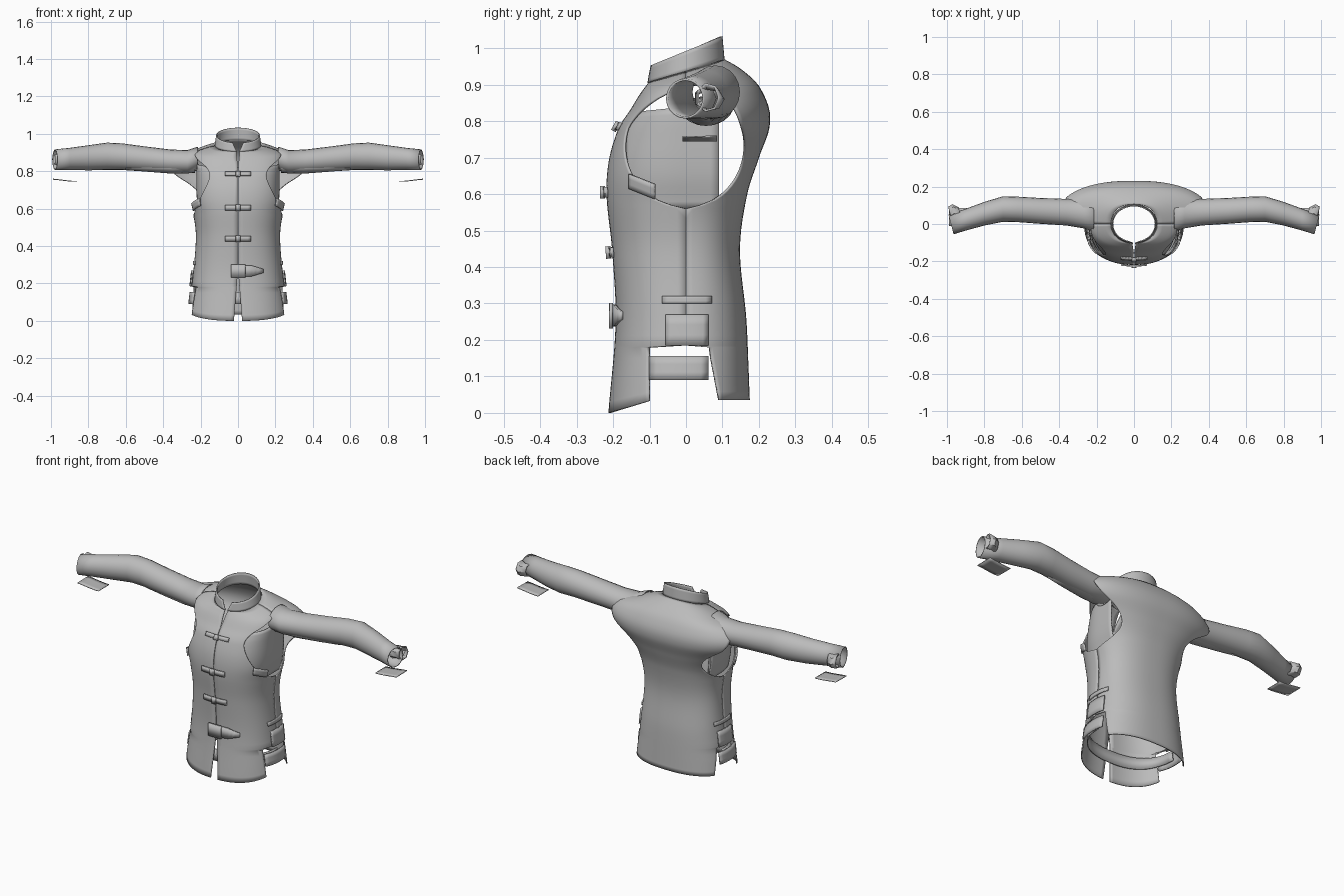
import bpy, bmesh, math
from mathutils import Vector

cube = bpy.data.objects.get("Cube")
if cube:
    bpy.data.objects.remove(cube)

cloth = bpy.data.materials.new("grey cloth")
cloth.use_nodes = True
GREY = (0.5, 0.5, 0.5, 1)
cloth.diffuse_color = GREY
cloth.node_tree.nodes["Principled BSDF"].inputs["Base Color"].default_value = GREY

N = 2.4  # boxiness of the torso section

# Torso outlines as (height, size)
FRONT_W = [(0, .265), (.1, .255), (.25, .237), (.45, .222), (.57, .235), (.65, .252),
           (.75, .255), (.85, .25), (.9, .225), (.925, .165), (.935, .12)]
BACK_W = [(0, .265), (.1, .255), (.25, .237), (.45, .222), (.57, .238), (.65, .275),
          (.72, .34), (.8, .42), (.86, .38), (.9, .24), (.925, .165), (.935, .12)]
FRONT_D = [(0, .21), (.25, .19), (.45, .2), (.6, .215), (.7, .207), (.8, .175),
           (.85, .15), (.9, .125), (.935, .1)]
BACK_D = [(0, .172), (.25, .163), (.45, .145), (.6, .165), (.7, .197), (.8, .228),
          (.86, .2), (.9, .155), (.935, .105)]


def at(table, z):
    """Smooth interpolation through a table."""
    z = min(max(z, table[0][0]), table[-1][0])
    def slope(k):
        a, b = table[max(k - 1, 0)], table[min(k + 1, len(table) - 1)]
        return (b[1] - a[1]) / (b[0] - a[0])
    for k in range(len(table) - 1):
        (z0, v0), (z1, v1) = table[k], table[k + 1]
        if z <= z1:
            h = z1 - z0
            t = (z - z0) / h
            a, b = slope(k) * h, slope(k + 1) * h
            return v0 + t * (a + t * (3 * (v1 - v0) - 2 * a - b + t * (2 * (v0 - v1) + a + b)))


def settle(x, y, z):
    """Tilt the neckline and lift the hem."""
    tilt = .3 * min(max((z - .78) / .155, 0), 1)
    hem = .035 if y > 0 else min(.035, .3 * (y + .21))
    return Vector((x, y, z + tilt * y + hem * max(0, 1 - z / .15)))


def body(z, angle, back=False, scale=1):
    """Torso point: angle 0 is the side, pi/2 the centre line."""
    w = at(BACK_W if back else FRONT_W, z) * scale
    d = at(BACK_D, z) if back else -at(FRONT_D, z)
    c, s = max(math.cos(angle), 0), max(math.sin(angle), 0)
    return settle(w * c ** (2 / N), d * s ** (2 / N), z)


def angle_at(z, y, back):
    d = at(BACK_D if back else FRONT_D, z)
    return math.asin(min(abs(y) / d, 1) ** (N / 2))


def span(a, b, n):
    return [a + (b - a) * i / n for i in range(n + 1)]


def sheet(name, rows, mirror=True, thick=.006, closed=False):
    """Skin a grid of points into a thin cloth part."""
    bm = bmesh.new()
    grid = [[bm.verts.new(p) for p in row] for row in rows]
    for r0, r1 in zip(grid, grid[1:]):
        n = len(r0)
        for i in range(n if closed else n - 1):
            j = (i + 1) % n
            bm.faces.new((r0[i], r0[j], r1[j], r1[i]))
    bmesh.ops.recalc_face_normals(bm, faces=bm.faces)
    mesh = bpy.data.meshes.new(name)
    bm.to_mesh(mesh)
    bm.free()
    mesh.materials.append(cloth)
    obj = bpy.data.objects.new(name, mesh)
    bpy.context.collection.objects.link(obj)
    if mirror:
        mod = obj.modifiers.new("Mirror", 'MIRROR')
        mod.merge_threshold = .0005
    solid = obj.modifiers.new("Thickness", 'SOLIDIFY')
    solid.thickness, solid.offset = thick, 0
    bpy.ops.object.select_all(action='DESELECT')
    obj.select_set(True)
    bpy.context.view_layer.objects.active = obj
    bpy.ops.object.shade_smooth_by_angle(angle=math.radians(40))
    return obj


def side_edge(z, back):
    """Where a panel ends: vent below, side seam, armhole above."""
    if z < .182:
        return .09 - .15 * z if back else .1
    u = (z - .73) / .165
    return (.16 if back else .167) * math.sqrt(max(0, 1 - u * u))


# Front and back panels with armholes, side vents and a split front
heights = span(0, .18, 6) + span(.185, .56, 14) + span(.57, .89, 24) + span(.9, .935, 5)
for name, back in (("front_panel", False), ("back_panel", True)):
    rows = []
    for z in heights:
        start = angle_at(z, side_edge(z, back), back)
        gap = 0 if back else .002 + .02 * max(0, 1 - z / .25) + .1 * max(0, z - .86)
        end = math.acos((gap / at(FRONT_W, z)) ** (N / 2)) if gap else math.pi / 2
        row = [body(z, a, back) for a in span(start, end, 20)]
        if back:
            row[-1].x = 0
        rows.append(row)
    sheet(name, rows)

# Inner side panels behind the armholes
rows = []
for z in span(.56, .84, 14):
    front = [body(z, a, False, .86) for a in span(angle_at(z, .165, False), 0, 10)]
    rear = [settle(front[-1].x, y, z) for y in span(.02, .09, 3)]
    rows.append(front + rear)
sheet("side_lining", rows)

# Standing collar, higher at the back and open in front
rows = []
for t in span(0, 1, 5):
    row = []
    for a in span(-math.pi / 2 + .05 + .2 * t, math.pi / 2, 24):
        x, y = (.122 - .008 * t) * math.cos(a), (.103 - .006 * t) * math.sin(a)
        low, high = .935 + .3 * y, .992 + .42 * y
        row.append(Vector((x if a < math.pi / 2 else 0, y, low + (high - low) * t)))
    rows.append(row)
sheet("collar", rows)


def tube(name, stations, sides=20, thick=.006):
    """Sleeve-like tube through (x, y, z, radius_y, radius_z)."""
    rows = []
    for x, y, z, ry, rz in stations:
        rows.append([Vector((x + .25 * (ry * math.cos(a) if x > .9 else 0),
                             y + ry * math.cos(a), z + rz * math.sin(a)))
                     for a in (2 * math.pi * i / sides for i in range(sides))])
    return sheet(name, rows, thick=thick, closed=True)


# Sleeves, slightly bent at the elbow
tube("sleeve", [(.215, .045, .868, .082, .06), (.27, .055, .85, .075, .06),
                (.36, .063, .853, .068, .06), (.5, .07, .866, .066, .064),
                (.62, .078, .878, .065, .068), (.7, .08, .88, .065, .07),
                (.8, .055, .872, .06, .064), (.9, .023, .866, .055, .056),
                (.978, -.002, .862, .05, .052)])
tube("underarm_gusset", [(.23, .05, .83, .06, .035), (.35, .055, .825, .05, .035),
                         (.48, .06, .828, .04, .028), (.6, .065, .835, .03, .025)])
# Folded inner cuff and loose cuff flap
tube("inner_cuff", [(.93, .055, .862, .03, .035), (.96, .065, .86, .038, .03),
                    (.985, .06, .865, .03, .038)], sides=7)
sheet("cuff_flap", [[Vector((x, y, .752 + .12 * (x - .86) * (y + .02) + .006 * math.sin(x * 20)))
                     for y in span(-.01, .085, 4)] for x in span(.86, .99, 5)], thick=.004)


def front_strip(name, x0, x1, z0, z1, off, thick, taper=0):
    """Strip lying on the chest; taper narrows its far end."""
    rows = []
    for x in span(x0, x1, 8):
        t = taper * max(0, (x - x0) / (x1 - x0) - .6)
        row = []
        for z in (z0 + t, z1 - t):
            w, d = at(FRONT_W, z), at(FRONT_D, z)
            y = -d * (1 - (abs(x) / w) ** N) ** (1 / N)
            p = settle(x, y, z)
            row.append(p + Vector((0, -off, 0)))
        rows.append(row)
    return sheet(name, rows, mirror=False, thick=thick)


# Front toggles and waist buckle
for i, z in enumerate((.79, .605, .44)):
    front_strip(f"toggle_bar_{i + 1}", -.07, .07, z - .014, z + .014, .008, .008)
    front_strip(f"toggle_knot_{i + 1}", -.012, .012, z - .017, z + .017, .014, .014)
front_strip("buckle_tab", -.03, .135, .237, .297, .009, .008, taper=.05)
front_strip("buckle_plate", -.038, .04, .232, .302, .016, .01)


def side_strip(name, y0, y1, z0, z1, off, slant=0):
    """Strip lying on the flank."""
    rows = []
    for y in span(y0, y1, 8):
        row = []
        for z in span(z0, z1, 3):
            zz = z + slant * (y - y0)
            p = body(zz, angle_at(zz, y, y > 0), y > 0)
            row.append(Vector((p.x + off, y, zz)))
        rows.append(row)
    return sheet(name, rows, thick=.008)


# Flank patches and straps
side_strip("hip_patch", -.055, .06, .185, .27, .012)
side_strip("hip_seam_strip", -.065, .07, .3, .32, .006)
side_strip("vent_strap", -.1, .06, .09, .155, .006)
side_strip("chest_patch", -.155, -.085, .615, .655, .01, slant=-.4)

# Inner waist band behind the front skirt
sheet("inner_band", [[body(z, a, False, .95) * .985 + Vector((0, .012, 0))
                      for a in span(0, math.pi / 2, 16)] for z in (.09, .155)])
